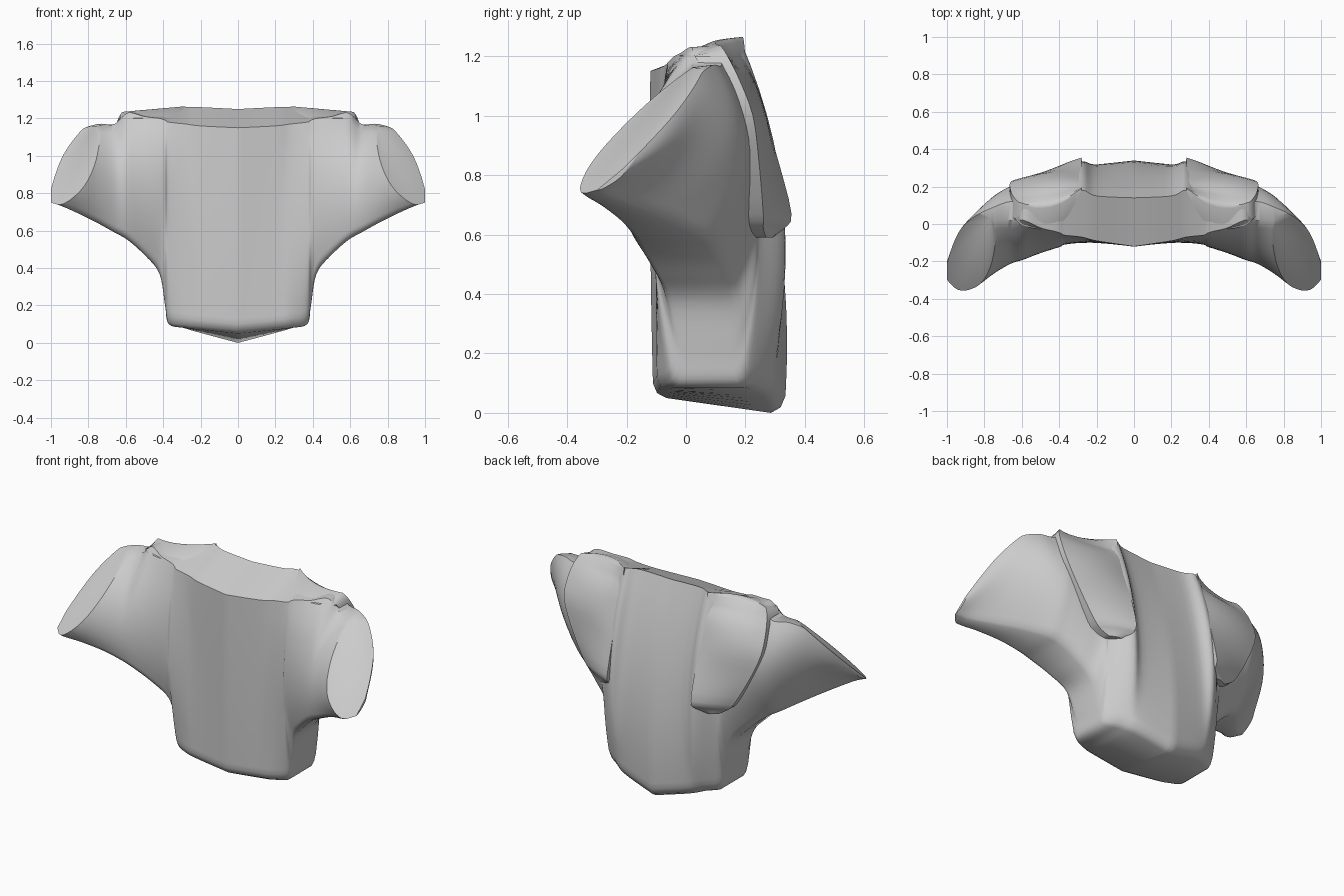
import bpy, bmesh
from mathutils import Vector

if "Cube" in bpy.data.objects:
    bpy.data.objects.remove(bpy.data.objects["Cube"], do_unlink=True)

grey = bpy.data.materials.new("plain grey")
grey.use_nodes = True
grey.diffuse_color = (0.6, 0.6, 0.6, 1)
grey.node_tree.nodes["Principled BSDF"].inputs["Base Color"].default_value = grey.diffuse_color


def finish(name, bm):
    bmesh.ops.recalc_face_normals(bm, faces=bm.faces)
    mesh = bpy.data.meshes.new(name)
    bm.to_mesh(mesh)
    bm.free()
    obj = bpy.data.objects.new(name, mesh)
    bpy.context.collection.objects.link(obj)
    mesh.materials.append(grey)
    bpy.ops.object.select_all(action="DESELECT")
    obj.select_set(True)
    bpy.context.view_layer.objects.active = obj
    bpy.ops.object.shade_smooth_by_angle(angle=.7)


def catmull(rows, steps):
    """Smoothly resample a list of rows of numbers."""
    out = []
    for i in range(len(rows) - 1):
        a, b, c, d = (rows[min(max(i + k, 0), len(rows) - 1)] for k in (-1, 0, 1, 2))
        for s in range(steps):
            t = s / steps
            out.append([q + t * (r - p) / 2 + t * t * (p - 2.5 * q + 2 * r - w / 2)
                        + t ** 3 * (1.5 * (q - r) + (w - p) / 2)
                        for p, q, r, w in zip(a, b, c, d)])
    return out + [list(rows[-1])]


def bend(low, mid, high, t):
    """Parabola through three values at t = 0, half and 1."""
    return low * (1 - t) * (1 - 2 * t) + mid * 4 * t * (1 - t) + high * t * (2 * t - 1)


# Torso sections: x, bottom z, front top z, back top z, front y low/mid/high, back y low/mid/high
SECTIONS = [
    (0, .05, 1.15, 1.25, -.11, -.12, -.12, .33, .31, .14),
    (.2, .07, 1.16, 1.26, -.1, -.1, -.09, .3, .3, .15),
    (.28, .08, 1.17, 1.26, -.09, -.1, -.07, .26, .33, .18),
    (.37, .1, 1.18, 1.24, -.05, -.11, -.06, .2, .25, .13),
    (.39, .2, 1.19, 1.23, -.02, -.12, -.05, .17, .24, .1),
    (.42, .37, 1.2, 1.23, -.06, -.13, -.04, .15, .24, .1),
    (.5, .47, 1.21, 1.23, -.11, -.15, -.02, .13, .23, .1),
    (.59, .55, 1.23, 1.23, -.16, -.17, .02, .1, .22, .1),
    (.66, .59, 1.17, 1.17, -.18, -.19, .02, .06, .2, .12),
    (.75, .64, 1.16, 1.17, -.22, -.24, .02, -.04, .14, .09),
    (.85, .69, 1.13, 1.13, -.28, -.32, -.05, -.16, .03, .04),
    (.94, .73, 1.01, 1.01, -.34, -.37, -.14, -.26, -.09, -.05),
    (1, .75, .82, .82, -.33, -.34, -.27, -.29, -.23, -.2),
]
LEVELS = [0, .015, .045] + [k / 14 for k in range(1, 15)]


def ring(section):
    x, low, front_top, back_top, f0, f1, f2, b0, b1, b2 = section
    back_low = low - max(0, .3 - abs(x)) / 6
    pts = []
    for t in LEVELS:
        pts.append([x, bend(f0, f1, f2, t), low + (front_top - low) * t])
    for t in reversed(LEVELS):
        pts.append([x, bend(b0, b1, b2, t), back_low + (back_top - back_low) * t])
    # Round off the lower rim
    for i, pull in enumerate((.1, .03)):
        p, q = pts[i], pts[-1 - i]
        gap = (q[1] - p[1]) * pull
        p[1] += gap
        q[1] -= gap
    return pts


def skin(bm, a, b, closed=False):
    """Join two rows of vertices with quads."""
    for i in range(len(a) - (not closed)):
        j = (i + 1) % len(a)
        bm.faces.new((a[i], a[j], b[j], b[i]))


half = catmull(SECTIONS, 5)
loft = [[-s[0]] + s[1:] for s in reversed(half[1:])] + half
bm = bmesh.new()
rings = [[bm.verts.new(p) for p in ring(s)] for s in loft]
for a, b in zip(rings, rings[1:]):
    skin(bm, a, b, closed=True)
bm.faces.new(rings[0])
bm.faces.new(rings[-1])

# Slice each arm with a slanted plane and close it with a flat cap
for side in (-1, 1):
    normal = Vector((.42 * side, -.58, .7))
    bmesh.ops.bisect_plane(bm, geom=bm.verts[:] + bm.edges[:] + bm.faces[:],
                           plane_co=normal * (1.118 / normal.length_squared),
                           plane_no=normal, clear_outer=True)
    bmesh.ops.holes_fill(bm, edges=[e for e in bm.edges if e.is_boundary], sides=0)
finish("torso", bm)

# Shoulder plates: z, inner x, outer x, y at inner / middle / outer edge
PLATE = [
    (.59, .32, .4, .29, .29, .27),
    (.62, .29, .45, .33, .3, .26),
    (.67, .28, .5, .355, .315, .26),
    (.85, .28, .6, .31, .285, .245),
    (1, .28, .66, .265, .265, .225),
    (1.12, .28, .66, .23, .22, .18),
    (1.2, .28, .64, .2, .15, .14),
    (1.25, .28, .61, .19, .09, .11),
]
ACROSS = 8
for name, side in (("left_shoulder_plate", 1), ("right_shoulder_plate", -1)):
    bm = bmesh.new()
    outer, inner = [], []
    for z, x0, x1, y0, y1, y2 in catmull(PLATE, 3):
        top, hidden = [], []
        for k in range(ACROSS + 1):
            t = k / ACROSS
            x = side * (x0 + (x1 - x0) * t)
            y = bend(y0, y1, y2, t)
            lift = .03 * (1 - t) if z > 1.22 else 0
            top.append(bm.verts.new((x, y, min(z, 1.235) + lift)))
            hidden.append(bm.verts.new((x, y - .11, min(z, 1.2))))
        outer.append(top)
        inner.append(hidden)
    for grid in (outer, inner):
        for a, b in zip(grid, grid[1:]):
            skin(bm, a, b)
    # Walls joining the outer and hidden sheets
    for k in (0, -1):
        skin(bm, outer[k], inner[k])
        skin(bm, [r[k] for r in outer], [r[k] for r in inner])
    finish(name, bm)
